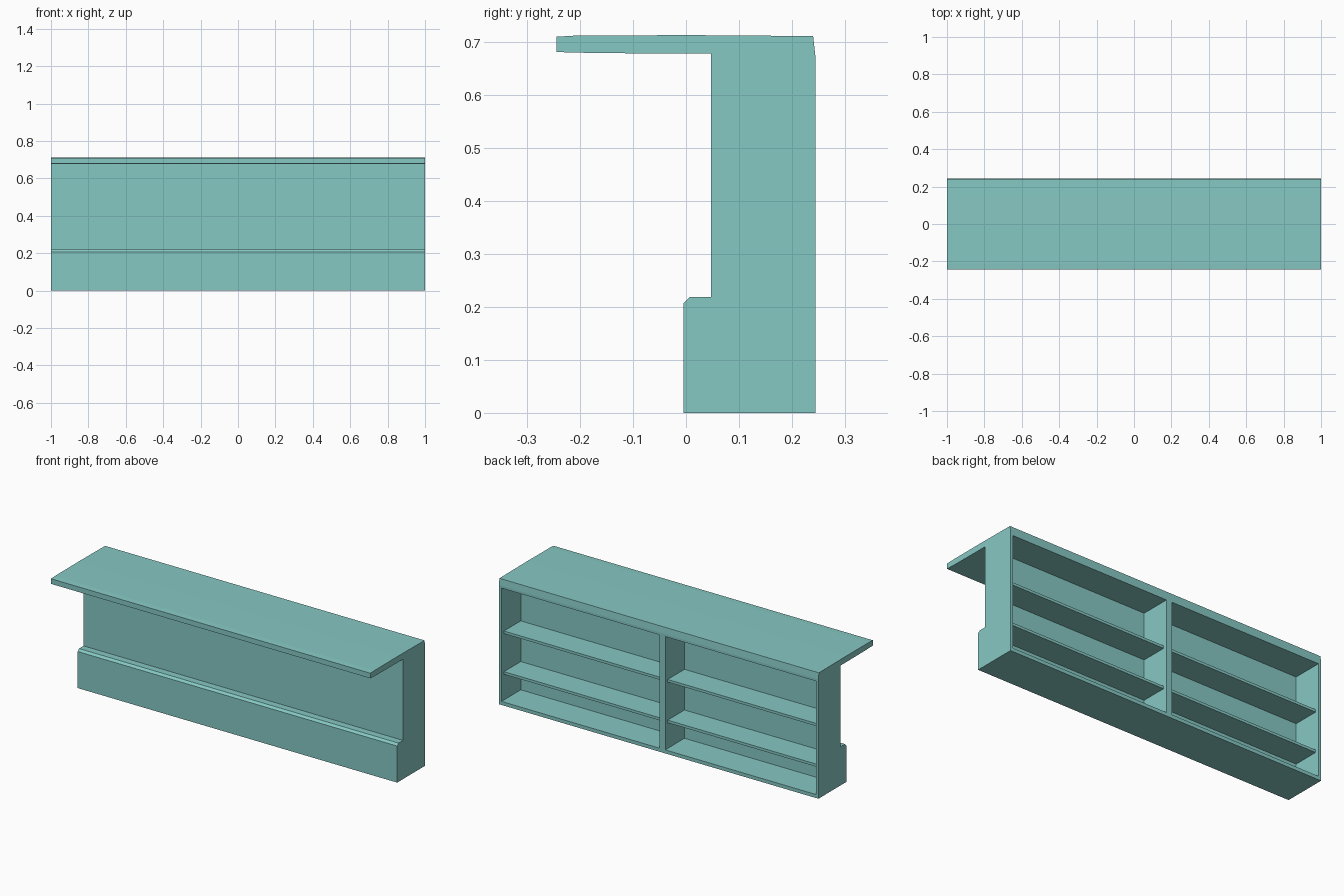
import bpy
import bmesh

cube = bpy.data.objects.get("Cube")
if cube:
    bpy.data.objects.remove(cube, do_unlink=True)

# Single painted finish
TEAL = (0.24, 0.58, 0.55, 1.0)
paint = bpy.data.materials.new("teal_paint")
paint.use_nodes = True
paint.diffuse_color = TEAL
paint.node_tree.nodes["Principled BSDF"].inputs["Base Color"].default_value = TEAL


def extrude_x(name, profile, x0, x1):
    """Extrude a closed (y, z) profile from x0 to x1."""
    bm = bmesh.new()
    face = bm.faces.new([bm.verts.new((x0, y, z)) for y, z in profile])
    grown = bmesh.ops.extrude_face_region(bm, geom=[face])["geom"]
    moved = [v for v in grown if isinstance(v, bmesh.types.BMVert)]
    bmesh.ops.translate(bm, verts=moved, vec=(x1 - x0, 0, 0))
    if face.is_valid and len(bm.faces) < len(profile) + 2:
        bm.faces.new([v for v in bm.verts if v not in moved])
    bmesh.ops.recalc_face_normals(bm, faces=bm.faces)
    mesh = bpy.data.meshes.new(name)
    bm.to_mesh(mesh)
    bm.free()
    mesh.materials.append(paint)
    obj = bpy.data.objects.new(name, mesh)
    bpy.context.collection.objects.link(obj)
    return obj


def box(name, x0, x1, y0, y1, z0, z1):
    return extrude_x(name, [(y0, z0), (y1, z0), (y1, z1), (y0, z1)], x0, x1)


# Counter body: stepped base, front panel and overhanging top
BACK = 0.244
counter = extrude_x("counter_body", [
    (-0.005, 0), (BACK, 0), (BACK, 0.675), (0.24, 0.711),
    (0.14, 0.712), (0, 0.713), (-0.21, 0.712), (-BACK, 0.71),
    (-BACK, 0.681), (-0.165, 0.679), (0.047, 0.678),
    (0.047, 0.219), (0.007, 0.219), (-0.005, 0.207)], -1, 1)

# Open storage bays in the back, each with two recessed shelves
PANEL = 0.072
for side, x0, x1 in (("right", -0.984, -0.041), ("left", -0.005, 0.984)):
    cutter = box(side + "_bay_cutter", x0, x1, PANEL, 0.3, 0.02, 0.661)
    cutter.hide_render = True
    cut = counter.modifiers.new(side + "_bay", "BOOLEAN")
    cut.operation = "DIFFERENCE"
    cut.solver = "EXACT"
    cut.object = cutter
    bpy.context.view_layer.objects.active = counter
    bpy.ops.object.modifier_apply(modifier=cut.name)
    bpy.data.objects.remove(cutter, do_unlink=True)
    for level, top in (("lower", 0.18), ("upper", 0.41)):
        box(f"{side}_{level}_shelf", x0, x1, PANEL, 0.222, top - 0.015, top)
